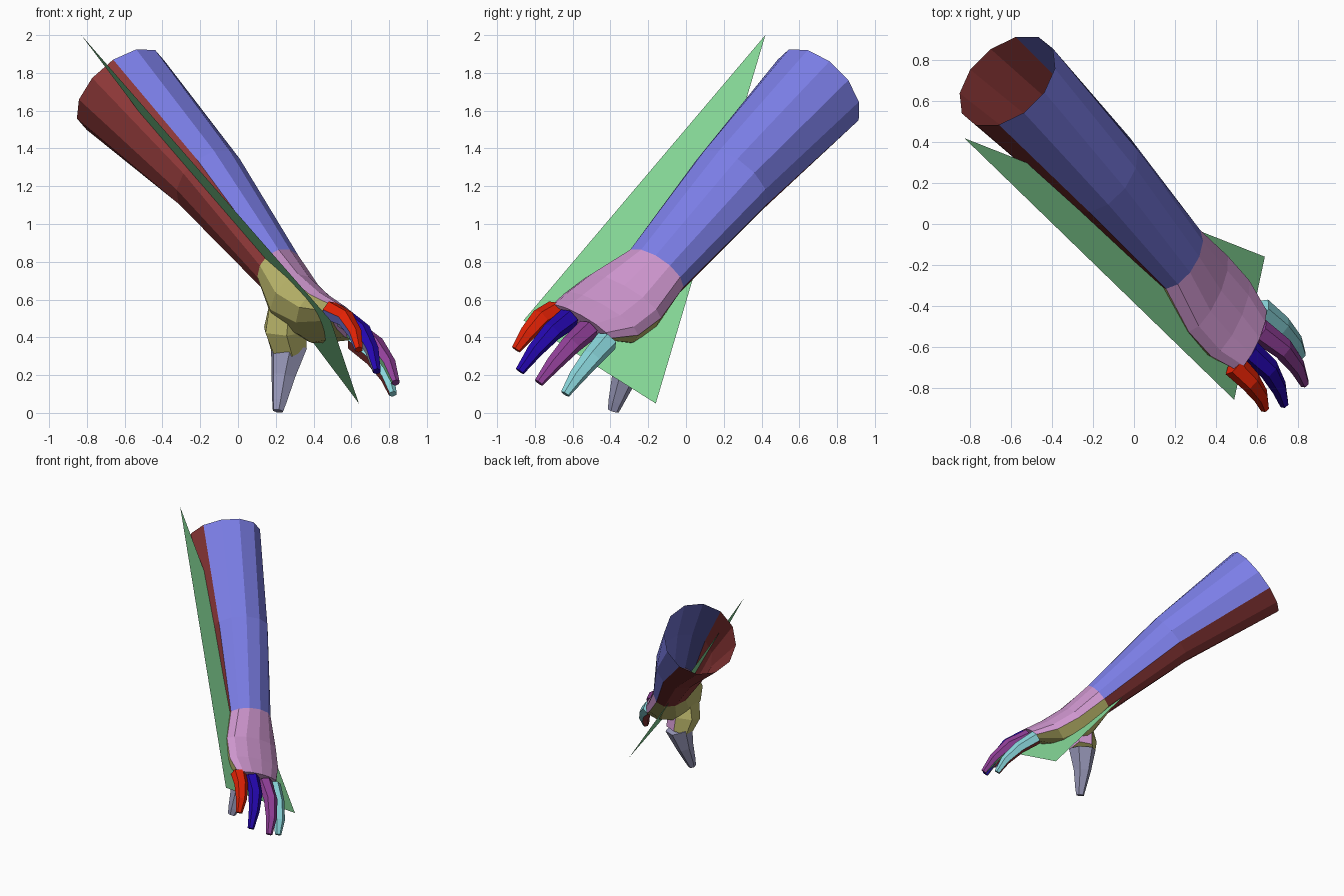
import bpy, bmesh
from math import cos, sin, pi, radians
from mathutils import Vector

cube = bpy.data.objects.get("Cube")
if cube:
    bpy.data.objects.remove(cube)


def material(name, r, g, b):
    """Flat colour, given as display values and stored as linear ones."""
    colour = [c ** 2.2 for c in (r, g, b)] + [1]
    mat = bpy.data.materials.new(name)
    mat.use_nodes = True
    mat.diffuse_color = colour
    mat.node_tree.nodes["Principled BSDF"].inputs["Base Color"].default_value = colour
    return mat


periwinkle = material("periwinkle", .48, .49, .9)
maroon = material("maroon", .55, .23, .23)
green = material("green", .53, .86, .6)
pink = material("pink", .8, .58, .8)
olive = material("olive", .75, .73, .43)
grey = material("lavender grey", .6, .6, .73)
red = material("red", .88, .15, .05)
navy = material("navy", .16, .06, .68)
purple = material("purple", .57, .26, .6)
cyan = material("cyan", .54, .84, .86)

# Arm frame: along the arm, across towards the index side, out of the hand's back
ALONG = Vector((.547, -.566, -.618)).normalized()
ACROSS = Vector((-.35, -.8, .46))
ACROSS = (ACROSS - ALONG * ACROSS.dot(ALONG)).normalized()
BACK = ACROSS.cross(ALONG)


def arm_ring(centre, half_width, back_depth, palm_depth, twist=0, sides=12):
    """Cross-section of the arm, with its own depth on the back and palm sides."""
    points = []
    for i in range(sides):
        angle = 2 * pi * i / sides
        depth = back_depth if sin(angle) > 0 else palm_depth
        turned = angle + radians(twist)
        points.append(Vector(centre) + ACROSS * half_width * cos(turned)
                      + BACK * depth * sin(turned))
    return points


def path_rings(path, radii, sides=6, flatten=.85):
    """Rings square to a path of points."""
    path = [Vector(p) for p in path]
    rings = []
    for i, (point, radius) in enumerate(zip(path, radii)):
        tangent = (path[min(i + 1, len(path) - 1)] - path[max(i - 1, 0)]).normalized()
        side = (ACROSS - tangent * ACROSS.dot(tangent)).normalized()
        up = side.cross(tangent)
        angles = [2 * pi * (k + .5) / sides for k in range(sides)]
        rings.append([point + side * radius * cos(a) + up * radius * flatten * sin(a)
                      for a in angles])
    return rings


def finish(name, bm, mats):
    mesh = bpy.data.meshes.new(name)
    bm.to_mesh(mesh)
    bm.free()
    for mat in mats:
        mesh.materials.append(mat)
    obj = bpy.data.objects.new(name, mesh)
    bpy.context.collection.objects.link(obj)
    return obj


def loft(name, rings, mats, rule=None, start_cap=False, end_cap=False):
    """Skin the rings; rule(column, sides, normal) is true for the second colour."""
    bm = bmesh.new()
    rows = [[bm.verts.new(p) for p in ring] for ring in rings]
    sides = len(rows[0])
    column = {}
    for low, high in zip(rows, rows[1:]):
        for i in range(sides):
            j = (i + 1) % sides
            column[bm.faces.new((low[i], low[j], high[j], high[i]))] = i
    if start_cap:
        column[bm.faces.new(rows[0])] = 0
    if end_cap:
        column[bm.faces.new(rows[-1])] = 0
    bmesh.ops.recalc_face_normals(bm, faces=bm.faces)
    # An open tube has to be turned outwards by hand
    first = next(iter(column))
    middle = sum(rings[0], Vector()) / sides
    if first.normal.dot(first.calc_center_median() - middle) < 0 and not end_cap:
        bmesh.ops.reverse_faces(bm, faces=bm.faces)
    bm.normal_update()
    if rule:
        for face, i in column.items():
            face.material_index = int(rule(i, sides, face.normal))
    return finish(name, bm, mats)


def palm_half(i, sides, normal):
    return i >= sides // 2


def faces_palm(i, sides, normal):
    return normal.dot(BACK) < -.6


# Forearm: open tube, back half and palm half in two colours
wrist = arm_ring((.22, -.165, .75), .185, .13, .13)
forearm_rings = [
    arm_ring((-.62, .7, 1.71), .27, .285, .285, twist=13),
    arm_ring((-.155, .245, 1.225), .23, .205, .2, twist=6),
    wrist,
]
loft("forearm", forearm_rings, [periwinkle, maroon], palm_half)

# Palm: wrist to knuckles, with the heel of the thumb swelling on the palm side
palm_rings = [
    wrist,
    arm_ring((.35, -.33, .61), .24, .1, .21),
    arm_ring((.46, -.45, .52), .24, .09, .17),
    arm_ring((.57, -.56, .48), .19, .06, .06),
]
loft("palm", palm_rings, [pink, olive], palm_half, end_cap=True)

# Thumb root and thumb
loft("thumb_root",
     path_rings([(.27, -.35, .56), (.25, -.33, .44), (.27, -.29, .33)],
                [.12, .125, .1], flatten=1),
     [olive, pink], lambda i, sides, normal: normal.dot(BACK) > .4,
     start_cap=True, end_cap=True)
loft("thumb",
     path_rings([(.27, -.29, .35), (.24, -.325, .19), (.22, -.37, .06), (.212, -.385, .01)],
                [.105, .068, .042, .03], flatten=1),
     [grey], start_cap=True, end_cap=True)

# Fingers: knuckle, two joints and tip, with a different colour underneath
fingers = {
    "index_finger": (red, periwinkle,
                     [(.49, -.69, .54), (.57, -.77, .5), (.62, -.84, .42), (.64, -.9, .335)]),
    "middle_finger": (navy, grey,
                      [(.56, -.62, .5), (.66, -.71, .43), (.71, -.8, .33), (.735, -.88, .22)]),
    "ring_finger": (purple, green,
                    [(.61, -.52, .44), (.73, -.61, .36), (.8, -.7, .26), (.835, -.78, .16)]),
    "little_finger": (cyan, maroon,
                      [(.62, -.42, .38), (.72, -.5, .29), (.79, -.58, .19), (.82, -.64, .1)]),
}
for name, (top, underside, path) in fingers.items():
    loft(name, path_rings(path, [.064, .056, .044, .026]), [top, underside],
         faces_palm, start_cap=True, end_cap=True)

# Flat triangle slicing lengthwise through the arm
bm = bmesh.new()
corners = [(-.83, .42, 2), (.49, -.86, .49), (.64, -.16, .05)]
bm.faces.new([bm.verts.new(c) for c in corners])
finish("slicing_triangle", bm, [green])
